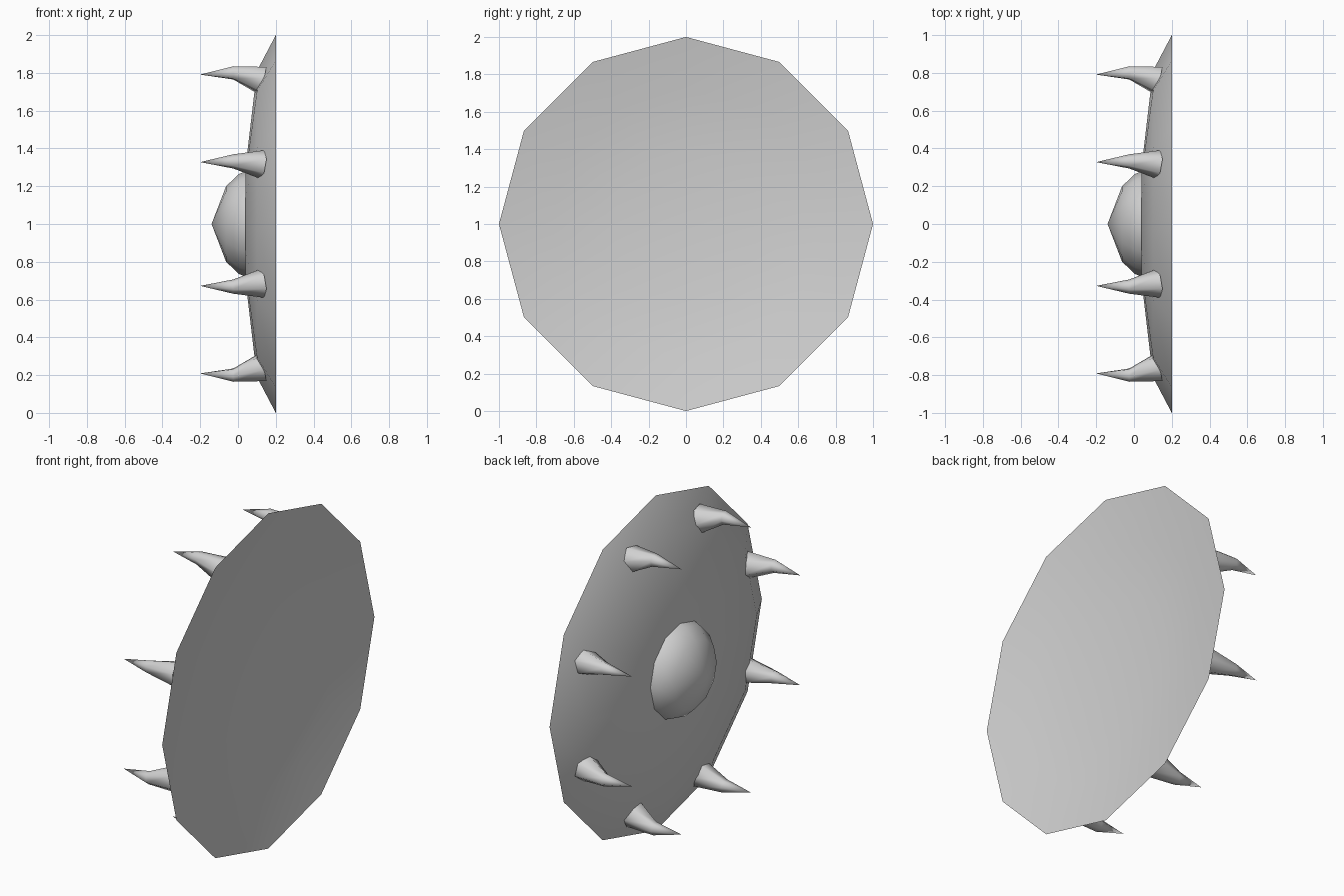
import bpy
import bmesh
from math import cos, sin, pi, radians
from mathutils import Matrix, Vector

if "Cube" in bpy.data.objects:
    bpy.data.objects.remove(bpy.data.objects["Cube"], do_unlink=True)

CENTRE = Vector((0, 0, 1))
SIDES = 12

metal = bpy.data.materials.new("light grey metal")
metal.use_nodes = True
metal.diffuse_color = (0.64, 0.64, 0.64, 1)
metal.node_tree.nodes["Principled BSDF"].inputs["Base Color"].default_value = metal.diffuse_color


def bridge(bm, a, b):
    """Join two rings of points; a ring of one point makes a fan."""
    n = max(len(a), len(b))
    for i in range(n):
        j = (i + 1) % n
        loop = [a[i % len(a)], a[j % len(a)], b[j % len(b)], b[i % len(b)]]
        bm.faces.new(list(dict.fromkeys(loop)))


def finish(bm, name):
    bmesh.ops.recalc_face_normals(bm, faces=bm.faces)
    mesh = bpy.data.meshes.new(name)
    bm.to_mesh(mesh)
    bm.free()
    mesh.materials.append(metal)
    obj = bpy.data.objects.new(name, mesh)
    bpy.context.collection.objects.link(obj)
    bpy.ops.object.select_all(action='DESELECT')
    obj.select_set(True)
    bpy.context.view_layer.objects.active = obj
    bpy.ops.object.shade_smooth_by_angle(angle=radians(70))
    return obj


def lathe(name, profile):
    """Turn (x, radius) points around the x axis."""
    bm = bmesh.new()
    rings = []
    for x, r in profile:
        count = SIDES if r > 0 else 1
        angles = [2 * pi * i / SIDES for i in range(count)]
        rings.append([bm.verts.new(CENTRE + Vector((x, r * cos(a), r * sin(a))))
                      for a in angles])
    for a, b in zip(rings, rings[1:]):
        bridge(bm, a, b)
    return finish(bm, name)


def spike(name, angle):
    """Bent horn: tilted base ring, upright middle ring, point."""
    bm = bmesh.new()
    turn = Matrix.Translation(CENTRE) @ Matrix.Rotation(angle, 4, 'X')
    rings = []
    # x, distance from axis, ring radius, lean of the ring along the dish
    for x, r, size, lean in ((0.125, 0.825, 0.075, 0.35), (-0.025, 0.866, 0.038, 0)):
        ring = []
        for i in range(6):
            a = 2 * pi * i / 6
            out = size * cos(a)
            ring.append(bm.verts.new(turn @ Vector((x + lean * out, r + out, size * sin(a)))))
        rings.append(ring)
    bridge(bm, *rings)
    bridge(bm, rings[1], [bm.verts.new(turn @ Vector((-0.2, 0.856, 0)))])
    bm.faces.new(rings[0])
    return finish(bm, name)


# Dished plate: bevelled front and shallow hollow back
lathe("shield_plate", [(0.04, 0), (0.04, 0.3), (0.1, 0.81), (0.2, 1),
                       (0.15, 0.72), (0.12, 0.4), (0.11, 0)])

# Central boss
lathe("shield_boss", [(-0.14, 0), (-0.063, 0.2), (0.005, 0.265), (0.045, 0.28)])

# Ring of eight spikes
for k in range(8):
    spike(f"spike_{k + 1}", (k + 0.5) * pi / 4)
